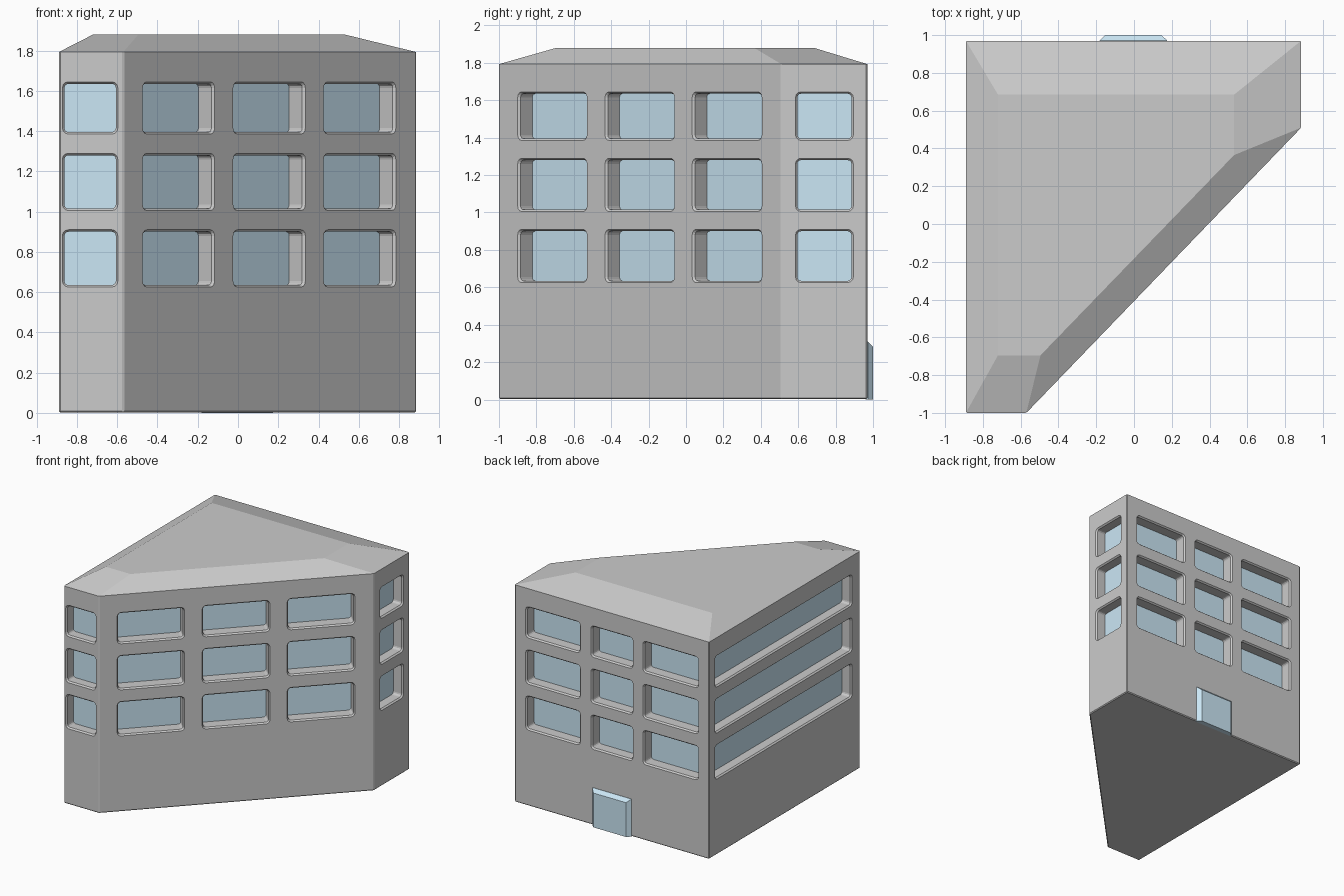
import bpy, bmesh, math
from mathutils import Vector

if "Cube" in bpy.data.objects:
    bpy.data.objects.remove(bpy.data.objects["Cube"])

FOOT = [(-0.89, -1), (-0.57, -1), (0.885, 0.51), (0.885, 0.97), (-0.89, 0.97)]
ROOF = [(-0.72, -0.695), (-0.495, -0.695), (0.53, 0.365), (0.53, 0.685), (-0.72, 0.685)]
ROWS = [(0.635, 0.90), (1.015, 1.28), (1.395, 1.635)]
# wall index -> (recess depth, window spans along the wall as fractions)
WALLS = {
    0: (0.09, [(0.085, 0.885)]),
    1: (0.105, [(0.071, 0.307), (0.380, 0.617), (0.689, 0.926)]),
    2: (0.09, [(0.185, 0.815)]),
    3: (0.10, [(0.062, 0.332), (0.397, 0.603), (0.665, 0.941)]),
    4: (0.09, [(0.043, 0.942)]),
}

glass = bpy.data.materials.new("glass_blue")
glass.diffuse_color = (0.6, 0.8, 0.92, 1)
glass.use_nodes = True
glass.node_tree.nodes["Principled BSDF"].inputs["Base Color"].default_value = glass.diffuse_color


def loft(bm, rings):
    """Skin a stack of equal-length closed rings and cap both ends."""
    vs = [[bm.verts.new(p) for p in ring] for ring in rings]
    n = len(vs[0])
    for a, b in zip(vs, vs[1:]):
        for i in range(n):
            j = (i + 1) % n
            bm.faces.new((a[i], a[j], b[j], b[i]))
    bm.faces.new(vs[0][::-1])
    bm.faces.new(vs[-1])


def finish(bm, name, mat=None):
    bmesh.ops.recalc_face_normals(bm, faces=bm.faces[:])
    me = bpy.data.meshes.new(name)
    bm.to_mesh(me)
    bm.free()
    ob = bpy.data.objects.new(name, me)
    bpy.context.collection.objects.link(ob)
    if mat:
        me.materials.append(mat)
    return ob


def rounded(u0, u1, z0, z1, grow, r=0.02, seg=3):
    """Rounded rectangle in wall coordinates, enlarged by grow."""
    pts = []
    for k, (cu, cz) in enumerate([(u1 - r, z1 - r), (u0 + r, z1 - r), (u0 + r, z0 + r), (u1 - r, z0 + r)]):
        for s in range(seg + 1):
            a = math.pi / 2 * (k + s / seg)
            pts.append((cu + (r + grow) * math.cos(a), cz + (r + grow) * math.sin(a)))
    return pts


# Building body with hipped flat-topped roof
bm = bmesh.new()
loft(bm, [[(x, y, 0.002) for x, y in FOOT],
          [(x, y, 1.793) for x, y in FOOT],
          [(x, y, 1.88) for x, y in ROOF]])
edges = [e for e in bm.edges if min(v.co.z for v in e.verts) < 0.01]
bmesh.ops.bevel(bm, geom=edges, offset=0.007, segments=1, affect='EDGES', clamp_overlap=True)
body = finish(bm, "building_body")

# Window recesses (cutters with chamfered rims) and glass panes
cut, panes = bmesh.new(), bmesh.new()
for w, (depth, spans) in WALLS.items():
    p, q = Vector(FOOT[w]), Vector(FOOT[(w + 1) % 5])
    d = (q - p).normalized()
    length = (q - p).length
    n = Vector((d.y, -d.x))

    def place(pts, out):
        res = []
        for u, z in pts:
            c = p + d * u + n * out
            res.append((c.x, c.y, z))
        return res

    for f0, f1 in spans:
        for z0, z1 in ROWS:
            rect = (f0 * length, f1 * length, z0, z1)
            inner, outer = rounded(*rect, 0), rounded(*rect, 0.01)
            loft(cut, [place(outer, 0.03), place(outer, 0), place(inner, -0.012), place(inner, -depth)])
            panes.faces.new([panes.verts.new(c) for c in place(inner, 0.003 - depth)])
cutter = finish(cut, "window_cutter")
cutter.hide_render = True

mod = body.modifiers.new("windows", 'BOOLEAN')
mod.operation = 'DIFFERENCE'
mod.solver = 'EXACT'
mod.object = cutter
bpy.context.view_layer.objects.active = body
bpy.ops.object.modifier_apply(modifier=mod.name)
bpy.data.objects.remove(cutter)

# Panes face outward as built
me = bpy.data.meshes.new("window_glass")
panes.to_mesh(me)
panes.free()
me.materials.append(glass)
bpy.context.collection.objects.link(bpy.data.objects.new("window_glass", me))

# Entrance door, bevelled towards the outside
bm = bmesh.new()
loft(bm, [[(-0.182, 0.96, 0), (0.175, 0.96, 0), (0.175, 0.96, 0.31), (-0.182, 0.96, 0.31)],
          [(-0.182, 0.972, 0), (0.175, 0.972, 0), (0.175, 0.972, 0.31), (-0.182, 0.972, 0.31)],
          [(-0.152, 1.0, 0), (0.145, 1.0, 0), (0.145, 1.0, 0.283), (-0.152, 1.0, 0.283)]])
finish(bm, "entrance_door", glass)
